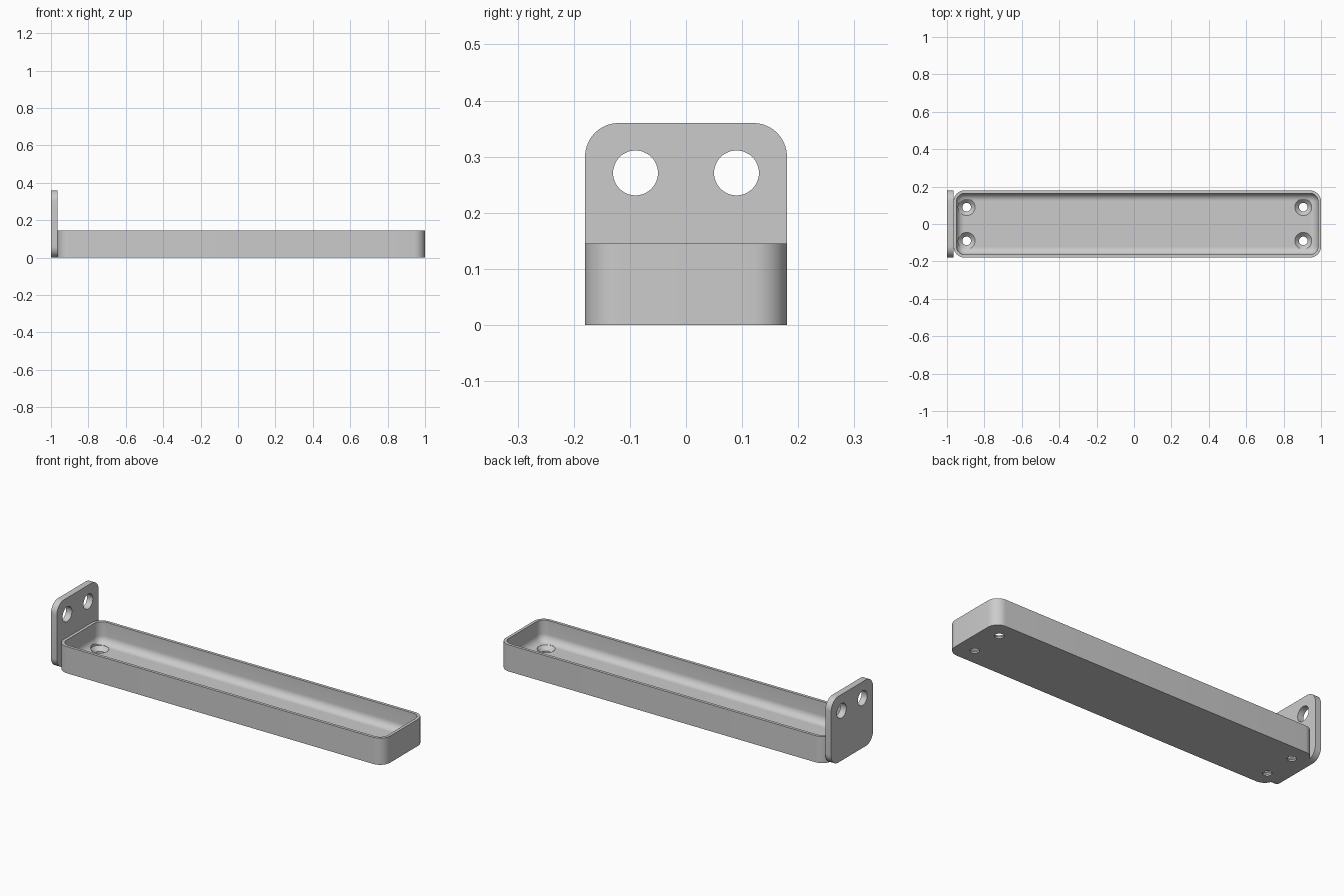
import bpy, bmesh, math
from mathutils import Matrix

if "Cube" in bpy.data.objects:
    bpy.data.objects.remove(bpy.data.objects["Cube"], do_unlink=True)

grey = bpy.data.materials.new("plain grey")
grey.use_nodes = True
colour = (0.6, 0.6, 0.6, 1)
grey.diffuse_color = colour
grey.node_tree.nodes["Principled BSDF"].inputs["Base Color"].default_value = colour


def rounded_rect(half_w, half_h, r, steps=10):
    """Counter-clockwise outline of a rounded rectangle about the origin."""
    points = []
    for k, (sx, sy) in enumerate([(1, 1), (-1, 1), (-1, -1), (1, -1)]):
        for i in range(steps + 1):
            a = math.pi / 2 * (k + i / steps)
            points.append((sx * (half_w - r) + r * math.cos(a),
                           sy * (half_h - r) + r * math.sin(a)))
    return points


def circle(r, n=48):
    return [(r * math.cos(2 * math.pi * i / n), r * math.sin(2 * math.pi * i / n))
            for i in range(n)]


def loft(name, sections, matrix):
    """Closed solid through (outline, height) sections of equal point count."""
    bm = bmesh.new()
    rings = [[bm.verts.new((x, y, z)) for x, y in outline] for outline, z in sections]
    for a, b in zip(rings, rings[1:]):
        n = len(a)
        for i in range(n):
            j = (i + 1) % n
            bm.faces.new((a[i], a[j], b[j], b[i]))
    bm.faces.new(rings[0][::-1])
    bm.faces.new(rings[-1])
    bmesh.ops.recalc_face_normals(bm, faces=bm.faces)
    bm.transform(matrix)
    mesh = bpy.data.meshes.new(name)
    bm.to_mesh(mesh)
    bm.free()
    mesh.materials.append(grey)
    obj = bpy.data.objects.new(name, mesh)
    bpy.context.collection.objects.link(obj)
    return obj


def cut_and_smooth(obj, cutters):
    bpy.ops.object.select_all(action='DESELECT')
    bpy.context.view_layer.objects.active = obj
    obj.select_set(True)
    for cutter in cutters:
        cutter.hide_render = True
        mod = obj.modifiers.new("hole", 'BOOLEAN')
        mod.operation = 'DIFFERENCE'
        mod.solver = 'EXACT'
        mod.object = cutter
        bpy.ops.object.modifier_apply(modifier=mod.name)
        bpy.data.objects.remove(cutter, do_unlink=True)
    bpy.ops.object.shade_smooth_by_angle(angle=math.radians(30))


# Tray: outer wall, rim, inner wall, then a fillet down to the floor
left, right, half_depth, height = -0.965, 1.0, 0.18, 0.145
half_length, corner = (right - left) / 2, 0.06
wall, floor, fillet = 0.016, 0.03, 0.04


def tray_section(inset, z):
    return rounded_rect(half_length - inset, half_depth - inset, corner - inset), z


sections = [tray_section(0, 0), tray_section(0, height), tray_section(wall, height)]
for i in range(9):
    a = math.pi / 2 * i / 8
    sections.append(tray_section(wall + fillet * (1 - math.cos(a)),
                                 floor + fillet * (1 - math.sin(a))))
tray = loft("tray", sections, Matrix.Translation(((left + right) / 2, 0, 0)))

# Countersunk screw holes in the tray floor
sink = [(circle(0.023), -0.05), (circle(0.023), 0.008),
        (circle(0.045), floor), (circle(0.045), floor + 0.02)]
cut_and_smooth(tray, [loft("screw_hole_cutter", sink, Matrix.Translation((x, y, 0)))
                      for x in (-0.895, 0.905) for y in (-0.09, 0.09)])

# Upright end plate, its outline turned into the YZ plane
turn = Matrix(((0, 0, 1, 0), (1, 0, 0, 0), (0, 1, 0, 0), (0, 0, 0, 1)))
outline = rounded_rect(0.18, 0.18, 0.06)
plate = loft("end_plate", [(outline, -1.0), (outline, left)],
             Matrix.Translation((0, 0, 0.18)) @ turn)

# Two round mounting holes
cut_and_smooth(plate, [loft("mount_hole_cutter", [(circle(0.04), -1.1), (circle(0.04), -0.9)],
                            Matrix.Translation((0, y, 0.271)) @ turn)
                       for y in (-0.09, 0.09)])
